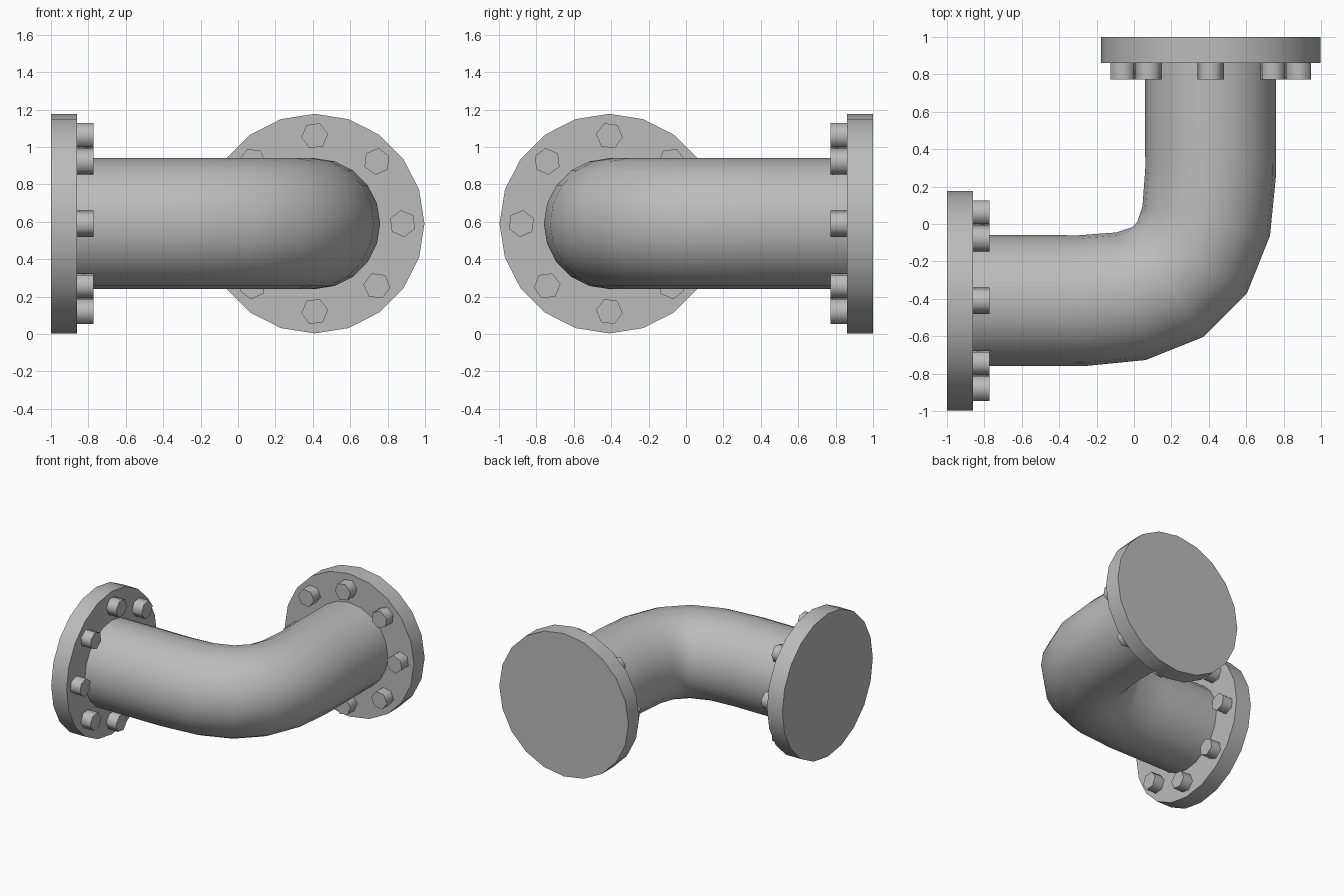
import bpy, bmesh
from math import radians, cos, sin, pi
from mathutils import Matrix, Vector

cube = bpy.data.objects.get("Cube")
if cube:
    bpy.data.objects.remove(cube, do_unlink=True)

grey = bpy.data.materials.new("pipe grey")
grey.use_nodes = True
colour = (0.5, 0.5, 0.5, 1)
grey.diffuse_color = colour
grey.node_tree.nodes["Principled BSDF"].inputs["Base Color"].default_value = colour

AXIS = 0.41      # offset of the pipe axis from the centre
HEIGHT = 0.59    # height of the pipe axis
THICK = 0.14     # flange thickness


def finish(obj, angle):
    obj.data.materials.clear()
    obj.data.materials.append(grey)
    bpy.ops.object.select_all(action="DESELECT")
    obj.select_set(True)
    bpy.context.view_layer.objects.active = obj
    bpy.ops.object.shade_smooth_by_angle(angle=radians(angle))


def add_cylinder(bm, sides, radius, depth, matrix):
    # Base sits on the local origin, growing along local z
    bmesh.ops.create_cone(bm, cap_ends=True, segments=sides, radius1=radius,
                          radius2=radius, depth=depth,
                          matrix=matrix @ Matrix.Translation((0, 0, depth / 2)))


def make_object(name, bm, frame, angle):
    bm.transform(frame)
    bmesh.ops.recalc_face_normals(bm, faces=bm.faces)
    mesh = bpy.data.meshes.new(name)
    bm.to_mesh(mesh)
    bm.free()
    obj = bpy.data.objects.new(name, mesh)
    bpy.context.collection.objects.link(obj)
    finish(obj, angle)


def frame_from(x, y, z, origin):
    m = Matrix((x, y, z)).transposed().to_4x4()
    m.translation = origin
    return m


# Bent pipe: swept curve with two straight runs and a rounded elbow
curve = bpy.data.curves.new("bent_pipe", "CURVE")
curve.dimensions = "3D"
curve.resolution_u = 5
curve.bevel_depth = 0.35
curve.bevel_resolution = 8
spline = curve.splines.new("BEZIER")
spline.bezier_points.add(3)
path = [(-0.92, -AXIS), (-0.28, -AXIS), (AXIS, 0.28), (AXIS, 0.92)]
along = [Vector((1, 0, 0))] * 2 + [Vector((0, 1, 0))] * 2
reach = [(0.2, 0.2), (0.2, 0.5), (0.5, 0.2), (0.2, 0.2)]
for point, (x, y), d, (back, ahead) in zip(spline.bezier_points, path, along, reach):
    point.handle_left_type = point.handle_right_type = "FREE"
    point.co = (x, y, HEIGHT)
    point.handle_left = point.co - d * back
    point.handle_right = point.co + d * ahead
pipe = bpy.data.objects.new("bent_pipe", curve)
bpy.context.collection.objects.link(pipe)
bpy.ops.object.select_all(action="DESELECT")
pipe.select_set(True)
bpy.context.view_layer.objects.active = pipe
bpy.ops.object.convert(target="MESH")
finish(bpy.context.object, 40)

# Flange with a ring of hexagonal bolts at each end, mirrored about the diagonal
ends = {
    "back": frame_from((1, 0, 0), (0, 0, 1), (0, -1, 0), (AXIS, 1, HEIGHT)),
    "right": frame_from((0, -1, 0), (0, 0, 1), (1, 0, 0), (-1, -AXIS, HEIGHT)),
}
for side, frame in ends.items():
    bm = bmesh.new()
    add_cylinder(bm, 20, 0.587, THICK, Matrix())
    make_object(side + "_flange", bm, frame, 40)

    bm = bmesh.new()
    for i in range(8):
        a = i * pi / 4
        spot = Matrix.Translation((0.47 * cos(a), 0.47 * sin(a), THICK))
        turn = Matrix.Rotation(a + radians(8), 4, "Z")
        add_cylinder(bm, 6, 0.072, 0.088, spot @ turn)
    make_object(side + "_bolts", bm, frame, 65)
